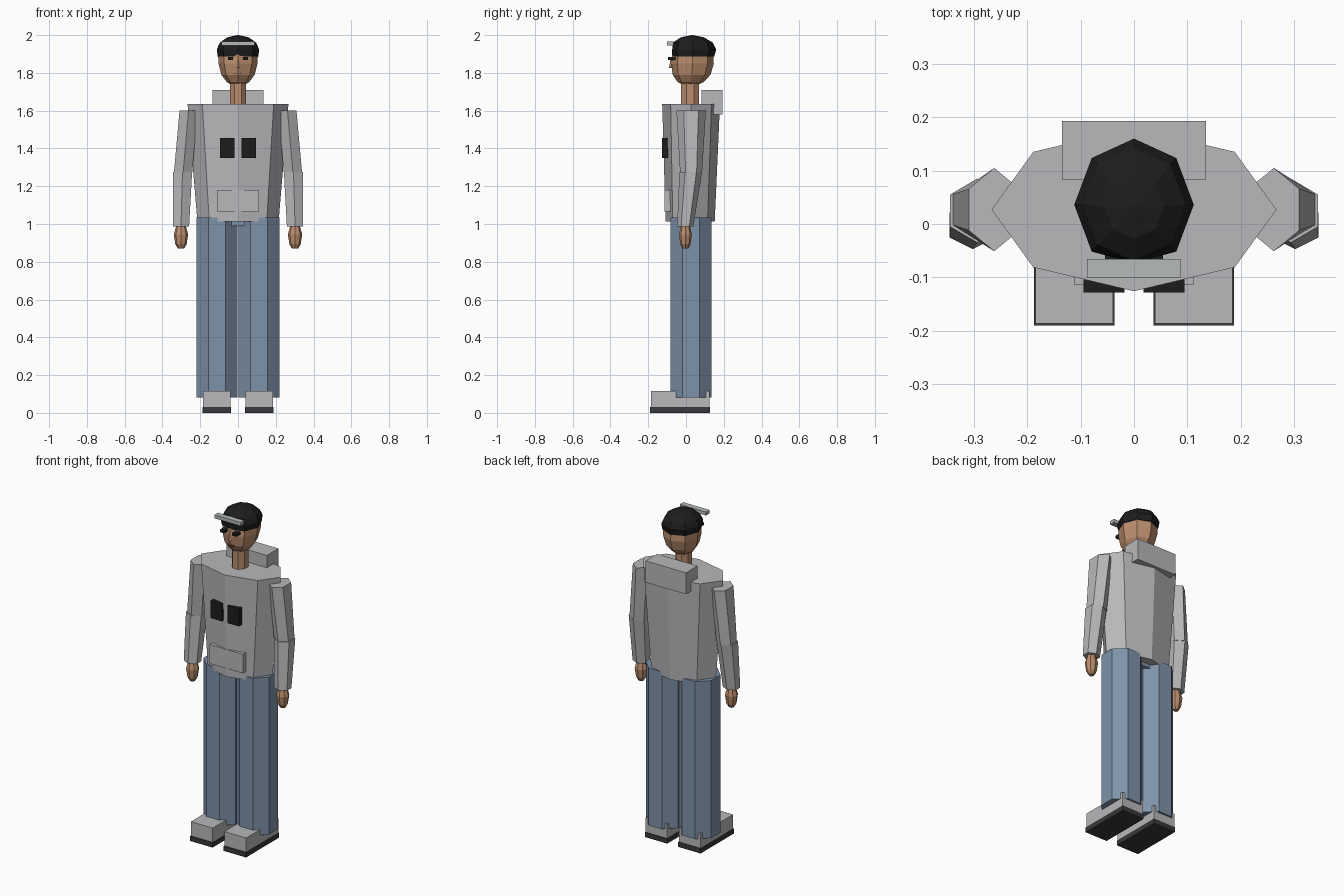
import bpy, bmesh, math


def material(name, rgb):
    m = bpy.data.materials.new(name)
    m.diffuse_color = (*rgb, 1)
    return m


GREY = material("light_grey_cloth", (0.48, 0.48, 0.50))
DENIM = material("blue_denim", (0.21, 0.29, 0.40))
SKIN = material("skin", (0.50, 0.27, 0.155))
LIPS = material("lips", (0.28, 0.13, 0.08))
BLACK = material("black", (0.012, 0.012, 0.012))
SOLE = material("dark_rubber", (0.04, 0.04, 0.043))
PEAK = material("pale_peak", (0.46, 0.50, 0.49))


def finish(name, bm, mat):
    bmesh.ops.recalc_face_normals(bm, faces=bm.faces)
    me = bpy.data.meshes.new(name)
    bm.to_mesh(me)
    bm.free()
    me.materials.append(mat)
    ob = bpy.data.objects.new(name, me)
    bpy.context.collection.objects.link(ob)
    return ob


def box(name, x, y, z, mat):
    """Box from (min, max) pairs."""
    bm = bmesh.new()
    bmesh.ops.create_cube(bm, size=1)
    for v in bm.verts:
        v.co = [r[0] if c < 0 else r[1] for c, r in zip(v.co, (x, y, z))]
    return finish(name, bm, mat)


def loft(name, rings, sides, mat, phase=0.0, front_limit=-9):
    """Closed tube through elliptical rings (cx, cy, z, rx, ry)."""
    bm = bmesh.new()
    loops = []
    for cx, cy, z, rx, ry in rings:
        loop = []
        for i in range(sides):
            a = 2 * math.pi * (i + phase) / sides
            y = max(cy + ry * math.sin(a), front_limit)
            loop.append(bm.verts.new((cx + rx * math.cos(a), y, z)))
        loops.append(loop)
    for low, high in zip(loops, loops[1:]):
        for i in range(sides):
            j = (i + 1) % sides
            bm.faces.new((low[i], low[j], high[j], high[i]))
    bm.faces.new(loops[0])
    bm.faces.new(loops[-1])
    return finish(name, bm, mat)


# Torso, hips and neck
loft("torso", [(0, 0.022, 1.012, 0.215, 0.13), (0, 0.027, 1.635, 0.267, 0.153)], 8, GREY)
box("hips", (-0.06, 0.06), (-0.05, 0.10), (0.99, 1.03), DENIM)
loft("neck", [(0, 0.022, 1.62, 0.046, 0.052), (0, 0.022, 1.77, 0.046, 0.052)], 8, SKIN, 0.5)

# Hood and belly pocket
box("hood", (-0.135, 0.135), (0.083, 0.193), (1.58, 1.71), GREY)
box("belly_pocket", (-0.112, 0.112), (-0.113, -0.075), (1.065, 1.18), GREY)

# Head, hair and cap peak
loft("head", [(0, 0.022, 1.737, 0.035, 0.038), (0, 0.025, 1.752, 0.060, 0.070),
              (0, 0.030, 1.79, 0.088, 0.100), (0, 0.034, 1.85, 0.103, 0.113),
              (0, 0.036, 1.91, 0.106, 0.108)], 8, SKIN)
loft("hair", [(0, 0.036, 1.888, 0.108, 0.114), (0, 0.036, 1.925, 0.112, 0.124),
              (0, 0.036, 1.96, 0.096, 0.106), (0, 0.034, 1.988, 0.057, 0.062),
              (0, 0.033, 2.0, 0.004, 0.004)], 8, BLACK, 0, -0.073)
box("cap_peak", (-0.088, 0.088), (-0.1, -0.066), (1.945, 1.966), PEAK)

# Face
loft("nose", [(0, -0.078, 1.825, 0.011, 0.013), (0, -0.076, 1.872, 0.005, 0.006)], 4, SKIN)
box("mouth", (-0.022, 0.022), (-0.075, -0.066), (1.793, 1.798), LIPS)

for side, s in (("right", -1), ("left", 1)):
    def span(a, b):
        return tuple(sorted((s * a, s * b)))

    box(side + "_eye", span(0.026, 0.054), (-0.094, -0.055), (1.868, 1.884), BLACK)
    box(side + "_chest_pocket", span(0.018, 0.095), (-0.128, -0.095), (1.35, 1.455), BLACK)

    # Sleeve in two segments, hand below the cuff
    loft(side + "_upper_arm", [(s * 0.291, 0.027, 1.268, 0.056, 0.058),
                               (s * 0.262, 0.027, 1.60, 0.055, 0.078)], 6, GREY, 0.5)
    loft(side + "_forearm", [(s * 0.302, -0.004, 0.988, 0.050, 0.043),
                             (s * 0.294, 0.025, 1.275, 0.059, 0.060)], 6, GREY, 0.5)
    loft(side + "_hand", [(s * 0.302, -0.003, 0.870, 0.016, 0.015),
                          (s * 0.302, -0.003, 0.893, 0.030, 0.027),
                          (s * 0.302, -0.003, 0.945, 0.038, 0.034),
                          (s * 0.302, -0.003, 0.995, 0.024, 0.022)], 8, SKIN)

    # Trouser leg
    loft(side + "_trouser_leg", [(s * 0.111, 0.027, 0.082, 0.117, 0.117),
                                 (s * 0.111, 0.027, 1.034, 0.117, 0.117)], 8, DENIM, 0.5)

    # Shoe
    box(side + "_shoe", span(0.039, 0.185), (-0.186, 0.124), (0.028, 0.116), GREY)
    box(side + "_sole", span(0.037, 0.187), (-0.19, 0.127), (0, 0.03), SOLE)
